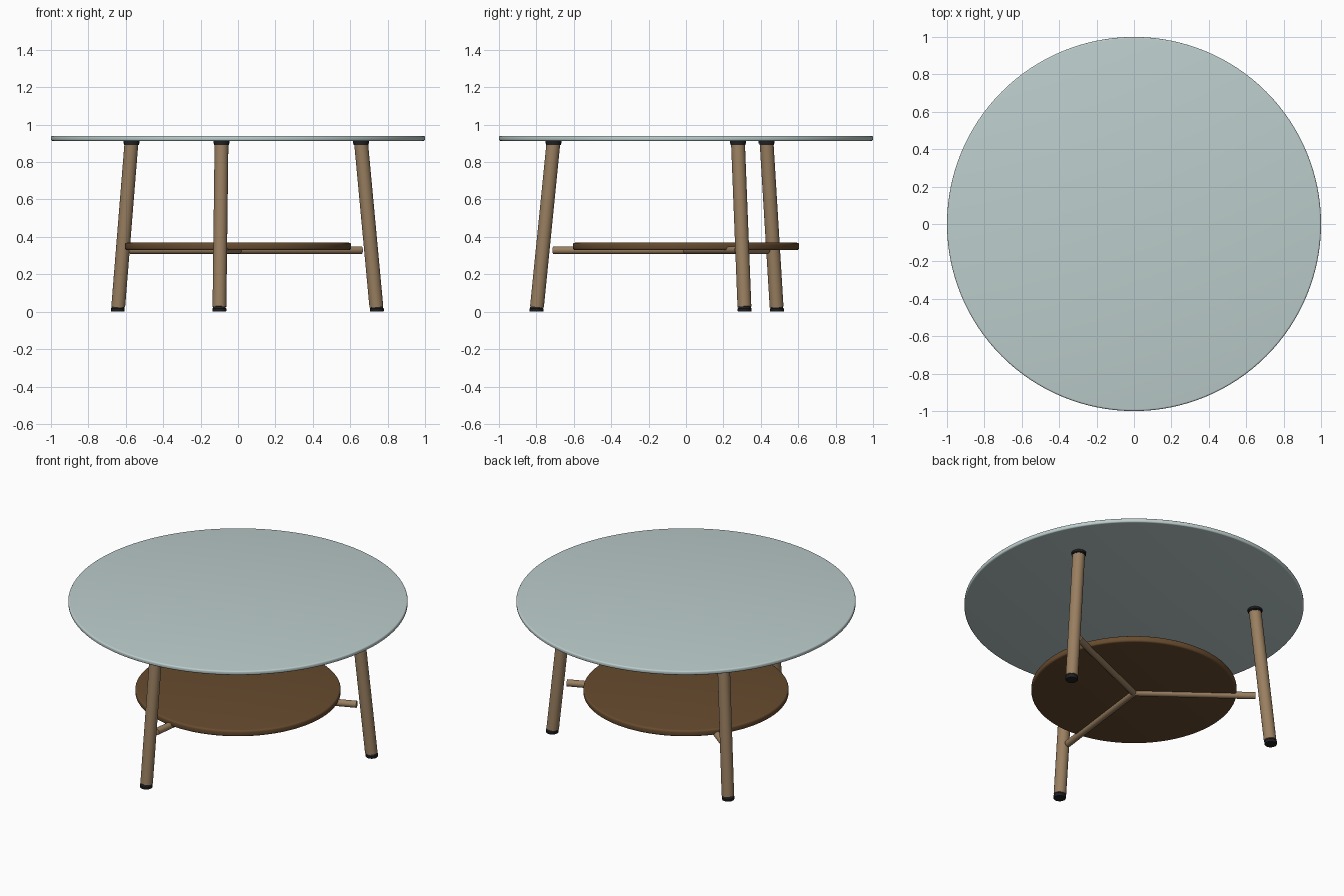
import bpy, bmesh, math
from mathutils import Vector, Matrix

if "Cube" in bpy.data.objects:
    bpy.data.objects.remove(bpy.data.objects["Cube"])


def material(name, rgb):
    m = bpy.data.materials.new(name)
    m.diffuse_color = (*rgb, 1.0)
    m.use_nodes = True
    m.node_tree.nodes["Principled BSDF"].inputs["Base Color"].default_value = m.diffuse_color
    return m


GLASS = material("pale glass", (0.50, 0.61, 0.60))
WALNUT = material("dark walnut", (0.135, 0.070, 0.028))
OAK = material("light oak", (0.32, 0.212, 0.118))
BLACK = material("black rubber", (0.014, 0.014, 0.016))


def finish(obj, mat):
    bpy.context.collection.objects.link(obj)
    obj.data.materials.append(mat)
    bpy.ops.object.select_all(action='DESELECT')
    obj.select_set(True)
    bpy.context.view_layer.objects.active = obj
    bpy.ops.object.shade_smooth_by_angle(angle=math.radians(40))
    return obj


def lathe(name, profile, mat, at=(0, 0), sides=48):
    """Closed solid of revolution from (radius, z) points, bottom to top."""
    bm = bmesh.new()
    rings = []
    for r, z in profile:
        rings.append([bm.verts.new((at[0] + r * math.cos(2 * math.pi * i / sides),
                                    at[1] + r * math.sin(2 * math.pi * i / sides), z))
                      for i in range(sides)])
    for a, b in zip(rings, rings[1:]):
        for i in range(sides):
            j = (i + 1) % sides
            bm.faces.new((a[i], a[j], b[j], b[i]))
    bm.faces.new(rings[0][::-1])
    bm.faces.new(rings[-1])
    mesh = bpy.data.meshes.new(name)
    bm.to_mesh(mesh)
    bm.free()
    return finish(bpy.data.objects.new(name, mesh), mat)


def rod(name, p, q, radius, mat, sides=32):
    """Round bar between two points."""
    p, q = Vector(p), Vector(q)
    d = q - p
    bm = bmesh.new()
    bmesh.ops.create_cone(bm, cap_ends=True, segments=sides, radius1=radius,
                          radius2=radius, depth=d.length)
    bm.transform(Matrix.Translation((p + q) / 2) @ d.to_track_quat('Z', 'Y').to_matrix().to_4x4())
    mesh = bpy.data.meshes.new(name)
    bm.to_mesh(mesh)
    bm.free()
    return finish(bpy.data.objects.new(name, mesh), mat)


def rounded_disc(name, radius, z0, z1, edge, mat):
    steps = [math.radians(a) for a in (0, 22.5, 45, 67.5, 90)]
    low = [(radius - edge + edge * math.sin(a), z0 + edge - edge * math.cos(a)) for a in steps]
    high = [(r, z0 + z1 - z) for r, z in reversed(low)]
    return lathe(name, low + high, mat, sides=128)


# Round top and lower shelf
rounded_disc("table_top", 1.0, 0.913, 0.94, 0.009, GLASS)
rounded_disc("lower_shelf", 0.605, 0.329, 0.369, 0.012, WALNUT)

# Three splayed legs with feet, top pads and shelf spokes
for n in range(3):
    a = math.radians(22.9 + 120 * n)
    c, s = math.cos(a), math.sin(a)
    rod(f"leg_{n + 1}", (0.803 * c, 0.803 * s, 0.026), (0.715 * c, 0.715 * s, 0.897), 0.037, OAK)
    lathe(f"foot_{n + 1}", [(0.035, 0), (0.037, 0.003), (0.037, 0.017), (0.034, 0.020),
                            (0.032, 0.028)], BLACK, (0.806 * c, 0.806 * s))
    lathe(f"top_pad_{n + 1}", [(0.039, 0.892), (0.039, 0.899), (0.043, 0.900), (0.043, 0.9135)],
          BLACK, (0.714 * c, 0.714 * s))
    rod(f"spoke_{n + 1}", (0, 0, 0.329), (0.716 * c, 0.716 * s, 0.329), 0.021, OAK)
